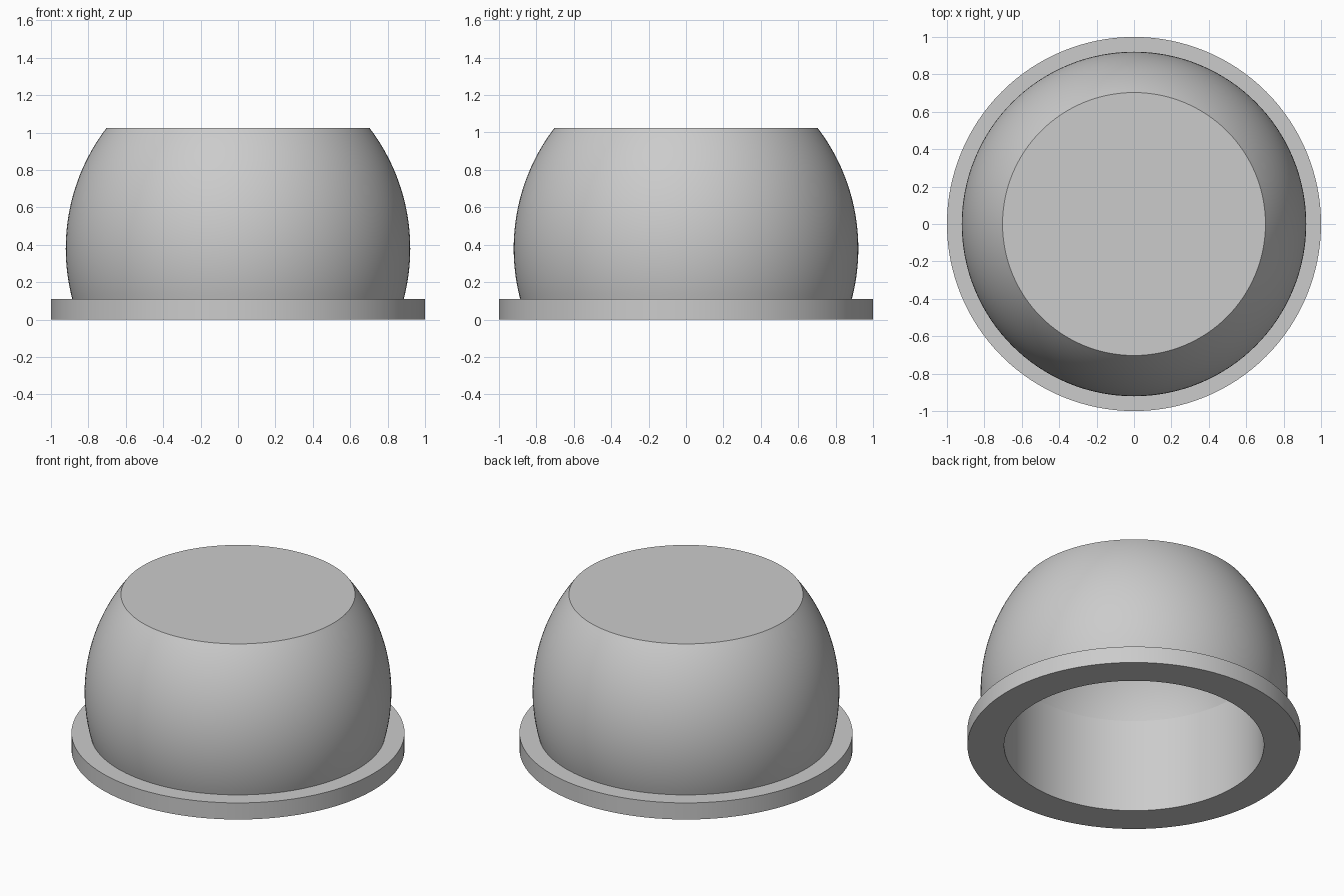
import bpy, bmesh, math

default = bpy.data.objects.get("Cube")
if default:
    bpy.data.objects.remove(default, do_unlink=True)

HEIGHT, WALL, FLANGE_TOP = 1.025, 0.11, 0.11
ARC_R, ARC_Z, ARC_RADIUS = -0.142, 0.38, 1.063
BORE = 0.78


def arc(radius, z0, z1, steps):
    """Points (r, z) on a circular bulge between two heights."""
    a0 = math.asin((z0 - ARC_Z) / radius)
    a1 = math.asin((z1 - ARC_Z) / radius)
    angles = [a0 + (a1 - a0) * i / steps for i in range(steps + 1)]
    return [(ARC_R + radius * math.cos(a), ARC_Z + radius * math.sin(a)) for a in angles]


def lathe(name, profile, material, segments=128):
    """Revolve a profile of (r, z) points about the z axis."""
    bm = bmesh.new()
    verts = [bm.verts.new((r, 0, z)) for r, z in profile]
    edges = [bm.edges.new(pair) for pair in zip(verts, verts[1:])]
    bmesh.ops.spin(bm, geom=verts + edges, cent=(0, 0, 0), axis=(0, 0, 1),
                   angle=math.tau, steps=segments, use_duplicate=False)
    bmesh.ops.remove_doubles(bm, verts=bm.verts, dist=0.0005)
    bmesh.ops.recalc_face_normals(bm, faces=bm.faces)
    mesh = bpy.data.meshes.new(name)
    bm.to_mesh(mesh)
    bm.free()
    mesh.materials.append(material)
    obj = bpy.data.objects.new(name, mesh)
    bpy.context.collection.objects.link(obj)
    bpy.ops.object.select_all(action='DESELECT')
    obj.select_set(True)
    bpy.context.view_layer.objects.active = obj
    bpy.ops.object.shade_smooth_by_angle(angle=math.radians(12))
    return obj


grey = bpy.data.materials.new("light_grey")
grey.use_nodes = True
grey.diffuse_color = (0.6, 0.6, 0.6, 1)
grey.node_tree.nodes["Principled BSDF"].inputs["Base Color"].default_value = (0.6, 0.6, 0.6, 1)

# Hollow: straight bore that follows the outer bulge at constant wall thickness
inner_radius = ARC_RADIUS - WALL
bore_top = ARC_Z + math.sqrt(inner_radius ** 2 - (BORE - ARC_R) ** 2)
inside = [(BORE, 0), (BORE, bore_top)] + arc(inner_radius, bore_top, HEIGHT - WALL, 12)[1:]
inside.append((0, HEIGHT - WALL))

# Flange rim, bulging wall and flat top
outside = [(1, 0), (1, FLANGE_TOP)] + arc(ARC_RADIUS, FLANGE_TOP, HEIGHT, 32)
outside.append((0, HEIGHT))

lathe("flanged_dome_shell", inside[::-1] + outside, grey)
